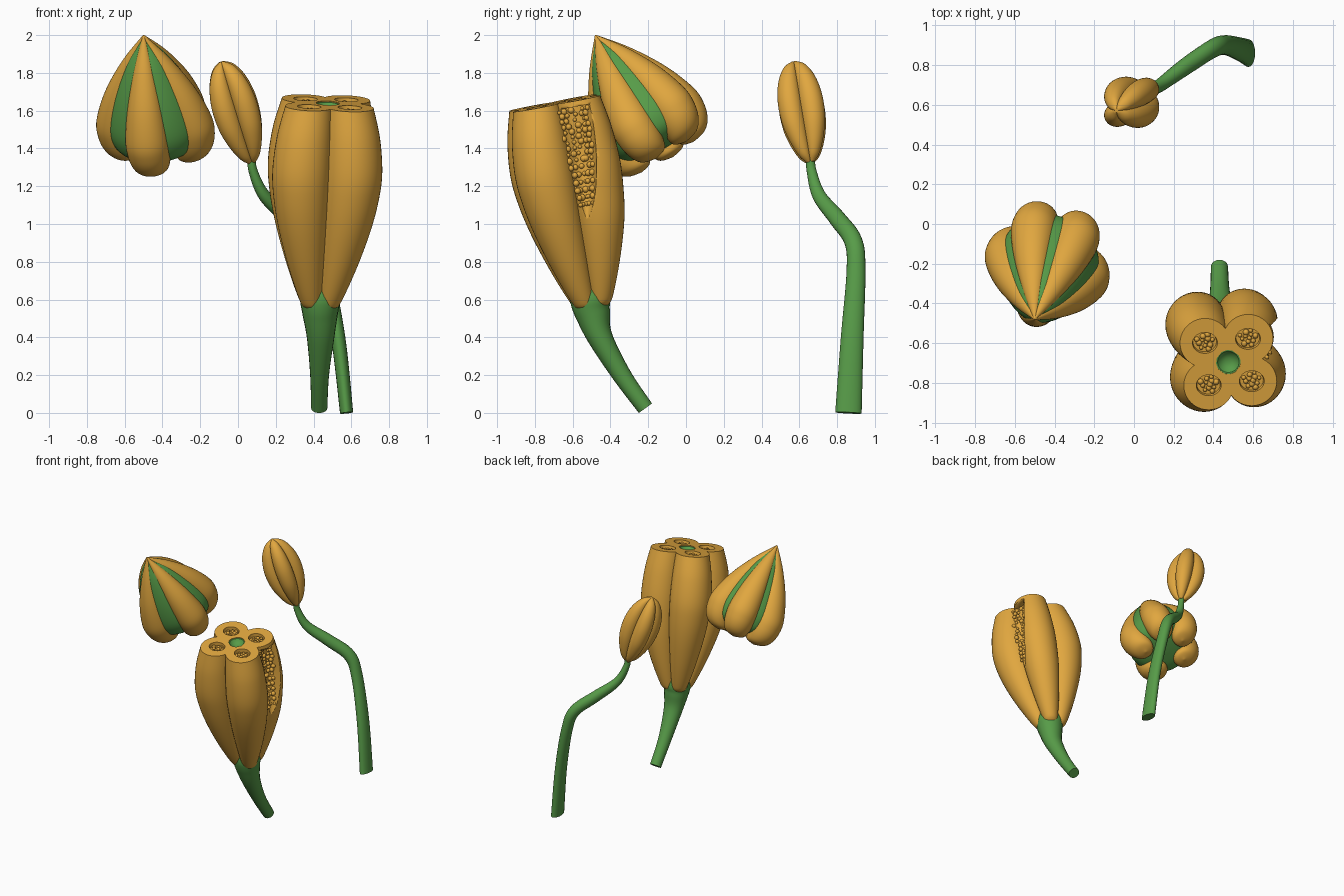
import bpy, bmesh, math, random
from mathutils import Vector, Matrix

if "Cube" in bpy.data.objects:
    bpy.data.objects.remove(bpy.data.objects["Cube"])

random.seed(4)


def material(name, rgb):
    m = bpy.data.materials.new(name)
    m.diffuse_color = (*rgb, 1)
    m.use_nodes = True
    m.node_tree.nodes["Principled BSDF"].inputs["Base Color"].default_value = m.diffuse_color
    return m


ORANGE = material("pod orange", (0.75, 0.385, 0.05))
GREEN = material("stem green", (0.095, 0.33, 0.065))


def sample(table, n):
    """Catmull-Rom interpolation through the rows of a table."""
    rows = [table[0]] + table + [table[-1]]
    out = []
    for i in range(1, len(rows) - 2):
        for k in range(n):
            t = k / n
            out.append([0.5 * (2 * b + (c - a) * t + (2 * a - 5 * b + 4 * c - d) * t * t
                               + (3 * b - a - 3 * c + d) * t ** 3)
                        for a, b, c, d in zip(*rows[i - 1:i + 3])])
    return out + [list(table[-1])]


def finish(name, bm, mat):
    bmesh.ops.recalc_face_normals(bm, faces=bm.faces)
    me = bpy.data.meshes.new(name)
    bm.to_mesh(me)
    bm.free()
    me.materials.append(mat)
    ob = bpy.data.objects.new(name, me)
    bpy.context.collection.objects.link(ob)
    bpy.context.view_layer.objects.active = ob
    ob.select_set(True)
    bpy.ops.object.shade_smooth_by_angle(angle=math.radians(40))
    ob.select_set(False)
    return ob


def skin(name, rings, mat):
    """Closed solid through a list of point rings."""
    bm = bmesh.new()
    loops = [[bm.verts.new(p) for p in r] for r in rings]
    n = len(loops[0])
    for a, b in zip(loops, loops[1:]):
        for i in range(n):
            j = (i + 1) % n
            bm.faces.new((a[i], a[j], b[j], b[i]))
    bm.faces.new(loops[0][::-1])
    bm.faces.new(loops[-1])
    return finish(name, bm, mat)


def frame(origin, axis):
    """Local frame: z along the axis, x close to world x."""
    w = Vector(axis).normalized()
    u = (Vector((1, 0, 0)) - w * w.x).normalized()
    m = Matrix((u, w.cross(u), w)).transposed().to_4x4()
    return Matrix.Translation(origin) @ m


def ring(m, s, cx, cy, rx, ry, n=40, hole=0):
    pts = []
    for i in range(n):
        a = math.tau * i / n
        p = Vector((cx + max(rx, .001) * math.cos(a), cy + max(ry, .001) * math.sin(a)))
        if p.length < hole:
            p = p.normalized() * hole
        pts.append(m @ Vector((p.x, p.y, s)))
    return pts


def lobe(name, m, table, angle, pit=False):
    """One rounded segment; table rows are height, offset from axis, radius."""
    c, sn = math.cos(angle), math.sin(angle)
    hole = .062 if pit else 0
    rings = [ring(m, s, d * c, d * sn, r, r, hole=hole) for s, d, r in sample(table, 6)]
    if pit:
        s, d, r = table[-1]
        for f, z in ((.5, s), (.47, s - .03)):
            rings.append(ring(m, z, d * c, d * sn, r * f, r * f * .85))
    return skin(name, rings, ORANGE)


def seeds(name, points, radius):
    bm = bmesh.new()
    for p in points:
        r = radius * random.uniform(.6, 1.1)
        bmesh.ops.create_icosphere(bm, subdivisions=2, radius=r,
                                   matrix=Matrix.Translation(p))
    return finish(name, bm, ORANGE)


def tube(name, table, mat, n=20):
    """Stem through rows of x, y, z, radius across x, radius across y."""
    rows = sample(table, 8)
    rings = []
    for i, row in enumerate(rows):
        d = Vector(rows[min(i + 1, len(rows) - 1)][:3]) - Vector(rows[max(i - 1, 0)][:3])
        rings.append(ring(frame(row[:3], d), 0, 0, 0, row[3], row[4], n))
    return skin(name, rings, mat)


def four_lobe_table(profile):
    return [(s, .655 * h, .535 * h) for s, h in profile]


# Large cut pod: four lobes with seed pits in the sliced top
base, top = Vector((.43, -.49, .55)), Vector((.475, -.695, 1.64))
pod = frame(base, top - base)
length = (top - base).length
profile = [(-.015, .03), (.015, .085), (.07, .118), (.25, .185), (.45, .245), (.62, .28),
           (.77, .292), (.95, .274), (length, .235)]
table = four_lobe_table(profile)
slim = four_lobe_table([(s, h - .3 * max(0, h - .235)) for s, h in profile])
angles = [math.radians(50 + 90 * k) for k in range(4)]
lobes = [lobe(f"pod_lobe_{k + 1}", pod, table if k else slim, a, True) for k, a in enumerate(angles)]

d_top, r_top = table[-1][1:]
for k, a in enumerate(angles):
    pts = []
    for i in range(12):
        b, q = i * 2.4, r_top * .39 * math.sqrt((i + .3) / 12)
        pts.append(pod @ Vector((d_top * math.cos(a) + q * math.cos(b),
                                 d_top * math.sin(a) + q * math.sin(b) * .85, length - .026)))
    seeds(f"pit_seeds_{k + 1}", pts, .015)

# Green core visible in the hole at the middle of the cut
skin("pod_core", [ring(pod, s, 0, 0, r, r) for s, r in
                  ((.1, .03), (.4, .06), (length - .004, .066), (length - .006, .054),
                   (length - .025, .04), (length - .035, .015))], GREEN)

# Window cut into the side of one lobe, with seeds inside
slit = sample([(.44, .25, .045, .02, .004), (.6, .265, .07, .07, .05), (.8, .27, .085, .10, .08),
               (.95, .265, .088, .10, .094), (length - .03, .26, .09, .095, .102)], 5)
cutter = skin("window_cutter", [ring(pod, s, x, y, rx, ry) for s, x, y, rx, ry in slit], ORANGE)
cutter.hide_render = True
cutter.hide_viewport = True
cut = lobes[0].modifiers.new("window", "BOOLEAN")
cut.object = cutter
cut.operation = "DIFFERENCE"
cut.solver = "EXACT"
pts = []
for s, x, y, rx, ry in slit[4:-1]:
    for k in range(5):
        a = math.pi + (k - 2) * .42 + random.uniform(-.15, .15)
        pts.append(pod @ Vector((x + rx * math.cos(a), y + ry * math.sin(a), s)))
seeds("window_seeds", pts, .017)

# Pod stem flaring into the seams between lobes
tube("pod_stem", [(.43, -.215, .025, .043, .043), (.432, -.34, .2, .05, .05),
                  (.437, -.455, .4, .073, .067), (.435, -.495, .53, .095, .094),
                  (.435, -.507, .6, .106, .106), (.437, -.517, .67, .094, .094),
                  (.439, -.525, .72, .07, .07)], GREEN)

# Separate cap: five lobes around a green core
cap = frame((-.5, -.48, 2.0), (.08, .33, -.55))
table = [(0, 0, .003), (.15, .08, .05), (.33, .155, .09), (.5, .2, .114), (.6, .205, .115),
         (.68, .195, .1), (.73, .175, .07), (.75, .165, .004)]
for k, deg in enumerate((22, -47, -110, -173, 103)):
    lobe(f"cap_lobe_{k + 1}", cap, table, math.radians(deg))
core = sample([(.01, .004), (.15, .11), (.33, .2), (.5, .252), (.6, .25), (.66, .215),
               (.69, .15), (.7, .03)], 5)
skin("cap_core", [ring(cap, s, 0, 0, r, r) for s, r in core], GREEN)

# Closed bud
base, top = Vector((.075, .66, 1.325)), Vector((-.09, .57, 1.865))
bud = frame(base, top - base)
table = four_lobe_table([(0, .02), (.04, .055), (.12, .09), (.22, .115), (.34, .12),
                         (.45, .1), (.53, .06), (.565, .012)])
for k in range(4):
    lobe(f"bud_lobe_{k + 1}", bud, table, math.pi / 4 + k * math.pi / 2)

# Curved bud stem
tube("bud_stem", [(.575, .86, 0, .035, .07), (.53, .88, .4, .038, .06), (.46, .9, .75, .04, .05),
                  (.40, .885, .91, .043, .048), (.27, .80, 1.03, .042, .045),
                  (.14, .705, 1.15, .032, .036), (.08, .665, 1.28, .024, .026),
                  (.072, .658, 1.36, .022, .024)], GREEN)
